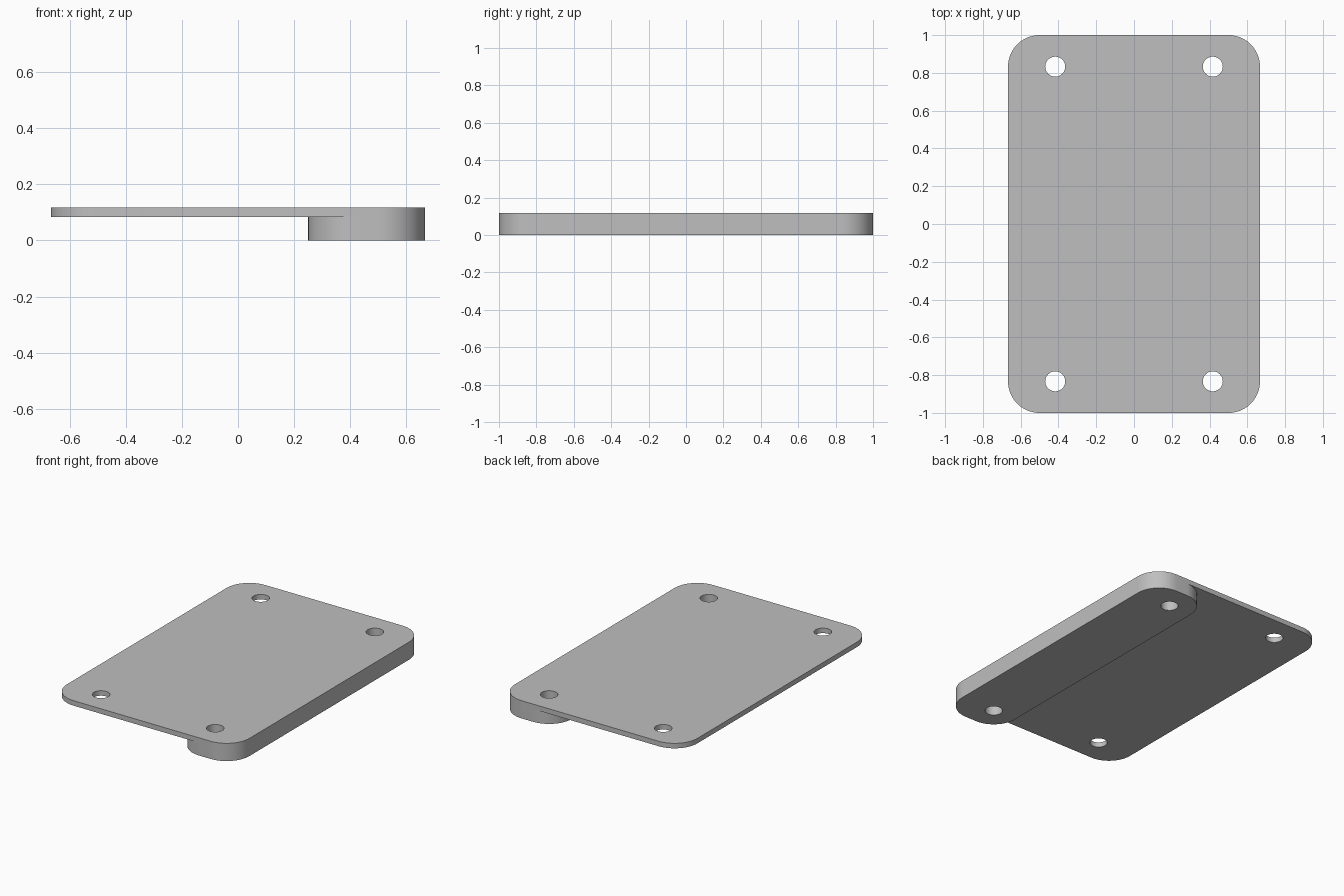
import bpy, bmesh, math

if "Cube" in bpy.data.objects:
    bpy.data.objects.remove(bpy.data.objects["Cube"])

HALF_X, HALF_Y = 0.667, 1.0      # plate footprint
TOP, UNDER = 0.117, 0.084        # plate top and underside heights
RAIL_X = 0.25                    # inner edge of the thick rail
R = 0.167                        # corner radius
HOLE_X, HOLE_Y, HOLE_R = 0.417, 0.833, 0.053

grey = bpy.data.materials.new("light grey")
grey.diffuse_color = (0.52, 0.52, 0.52, 1)
grey.use_nodes = True
grey.node_tree.nodes["Principled BSDF"].inputs["Base Color"].default_value = grey.diffuse_color


def arc(cx, cy, r, start, end, steps=16):
    """Points on an arc, angles in degrees."""
    angles = [math.radians(start + (end - start) * i / steps) for i in range(steps + 1)]
    return [(cx + r * math.cos(a), cy + r * math.sin(a)) for a in angles]


def prism(name, outline, z0, z1):
    """Extrude a closed outline between two heights."""
    bm = bmesh.new()
    base = bm.faces.new([bm.verts.new((x, y, z0)) for x, y in outline])
    top = bmesh.ops.extrude_face_region(bm, geom=[base])["geom"]
    bmesh.ops.translate(bm, vec=(0, 0, z1 - z0),
                        verts=[v for v in top if isinstance(v, bmesh.types.BMVert)])
    bmesh.ops.recalc_face_normals(bm, faces=bm.faces)
    mesh = bpy.data.meshes.new(name)
    bm.to_mesh(mesh)
    bm.free()
    mesh.materials.append(grey)
    obj = bpy.data.objects.new(name, mesh)
    bpy.context.collection.objects.link(obj)
    return obj


def cut(target, cutter):
    """Subtract the cutter and remove it."""
    mod = target.modifiers.new("cut", "BOOLEAN")
    mod.operation, mod.solver, mod.object = "DIFFERENCE", "EXACT", cutter
    bpy.context.view_layer.objects.active = target
    bpy.ops.object.modifier_apply(modifier=mod.name)
    bpy.data.objects.remove(cutter)


# Rounded block, full thickness
cx, cy = HALF_X - R, HALF_Y - R
plate = prism("mounting_plate",
              arc(cx, cy, R, 0, 90) + arc(-cx, cy, R, 90, 180)
              + arc(-cx, -cy, R, 180, 270) + arc(cx, -cy, R, 270, 360), 0, TOP)

# Underside recess, leaving a rail with rounded ends along the right side
rx = RAIL_X + R
recess = ([(-1, -1.2), (rx, -1.2)] + arc(rx, -cy, R, 270, 180)
          + arc(rx, cy, R, 180, 90) + [(rx, 1.2), (-1, 1.2)])
cut(plate, prism("recess_cutter", recess, -0.1, UNDER))

# Four screw holes
for sx in (-1, 1):
    for sy in (-1, 1):
        circle = arc(sx * HOLE_X, sy * HOLE_Y, HOLE_R, 0, 360, 32)[:-1]
        cut(plate, prism("hole_cutter", circle, -0.1, 0.3))

# Smooth the round walls, keep the rims sharp
bpy.ops.object.select_all(action="DESELECT")
plate.select_set(True)
bpy.context.view_layer.objects.active = plate
bpy.ops.object.shade_smooth_by_angle(angle=math.radians(30))
